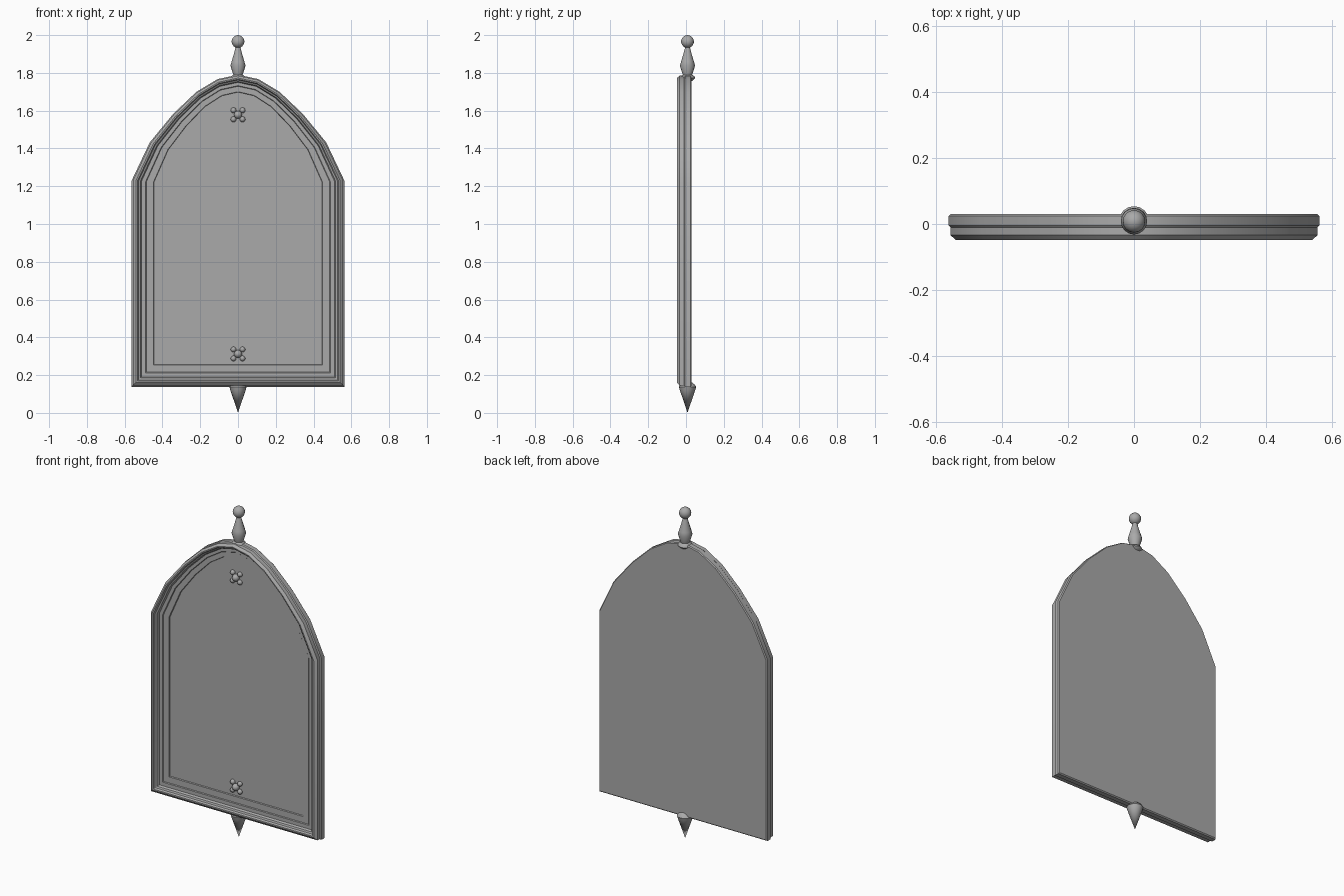
import bpy, bmesh, math
from mathutils import Matrix

if "Cube" in bpy.data.objects:
    bpy.data.objects.remove(bpy.data.objects["Cube"])

grey = bpy.data.materials.new("stone grey")
grey.diffuse_color = (0.40, 0.40, 0.40, 1)
grey.use_nodes = True
grey.node_tree.nodes["Principled BSDF"].inputs["Base Color"].default_value = grey.diffuse_color

# Right half of the arch as fractions of half width and rise
ARCH = [(1, 0), (0.83, 0.36), (0.61, 0.63), (0.39, 0.84), (0.19, 0.96)]


def outline(d):
    """Arched outline, inset by d from the outer edge, as (x, z) points."""
    w, bottom, spring, top = 0.563 - d, 0.138 + d, 1.23 - 0.08 * d, 1.79 - 0.78 * d
    right = [(w * a, spring + (top - spring) * b) for a, b in ARCH]
    return ([(-w, bottom), (w, bottom)] + right + [(0, top)]
            + [(-x, z) for x, z in reversed(right)])


def finish(name, bm, angle=30):
    bmesh.ops.recalc_face_normals(bm, faces=bm.faces)
    me = bpy.data.meshes.new(name)
    bm.to_mesh(me)
    bm.free()
    me.materials.append(grey)
    ob = bpy.data.objects.new(name, me)
    bpy.context.collection.objects.link(ob)
    bpy.ops.object.select_all(action='DESELECT')
    ob.select_set(True)
    bpy.context.view_layer.objects.active = ob
    bpy.ops.object.shade_smooth_by_angle(angle=math.radians(angle))
    return ob


def loft(name, steps):
    """Closed solid through inset outlines, given as (inset, y)."""
    bm = bmesh.new()
    rings = [[bm.verts.new((x, y, z)) for x, z in outline(d)] for d, y in steps]
    for a, b in zip(rings, rings[1:]):
        for i in range(len(a)):
            j = (i + 1) % len(a)
            bm.faces.new((a[i], a[j], b[j], b[i]))
    bm.faces.new(rings[0])
    bm.faces.new(rings[-1])
    return finish(name, bm)


def lathe(name, profile, y, sides=16):
    """Turned part around a vertical axis; profile is (radius, z)."""
    bm = bmesh.new()
    vs = [bm.verts.new((r, y, z)) for r, z in profile]
    es = [bm.edges.new(p) for p in zip(vs, vs[1:])]
    bmesh.ops.spin(bm, geom=vs + es, cent=(0, y, 0), axis=(0, 0, 1),
                   angle=2 * math.pi, steps=sides)
    bmesh.ops.remove_doubles(bm, verts=bm.verts, dist=1e-5)
    return finish(name, bm, 40)


# Backing slab with softened rims
loft("back_board", [(0.006, 0.03), (0, 0.024), (0, -0.004), (0.006, -0.01)])

# Stepped moulding and recessed centre panel
loft("frame_and_panel", [
    (0.006, -0.008), (0.006, -0.034), (0.022, -0.048), (0.030, -0.048),
    (0.036, -0.038), (0.046, -0.034), (0.052, -0.022), (0.074, -0.022),
    (0.078, -0.018), (0.115, -0.018), (0.118, -0.012)])

# Top finial: collar, vase and ball
FY = 0.008
ball = [(0.034 * math.sin(t), 1.966 - 0.034 * math.cos(t))
        for t in [math.pi * (0.12 + 0.88 * i / 9) for i in range(10)]]
ball[-1] = (0, 2.0)
lathe("top_finial", [(0, 1.755), (0.026, 1.758), (0.041, 1.772), (0.036, 1.782),
                     (0.025, 1.79), (0.040, 1.838), (0.034, 1.86),
                     (0.022, 1.90), (0.014, 1.93)] + ball, FY)

# Bottom finial: domed cap and cone
lathe("bottom_finial", [(0, 0.168), (0.02, 0.164), (0.036, 0.152),
                        (0.046, 0.138), (0.042, 0.125), (0, 0.0)], FY)

# Rosettes: centre bead with four petals
for label, z in (("upper", 1.578), ("lower", 0.312)):
    bm = bmesh.new()
    parts = [(0, 0, 0.021, -0.021)]
    parts += [(sx * 0.024, sz * 0.024, 0.015, -0.015) for sx in (-1, 1) for sz in (-1, 1)]
    for dx, dz, r, y in parts:
        m = Matrix.Translation((dx, y, z + dz)) @ Matrix.Rotation(math.pi / 2, 4, 'X')
        bmesh.ops.create_uvsphere(bm, u_segments=12, v_segments=8, radius=r, matrix=m)
    finish(label + "_rosette", bm, 60)
